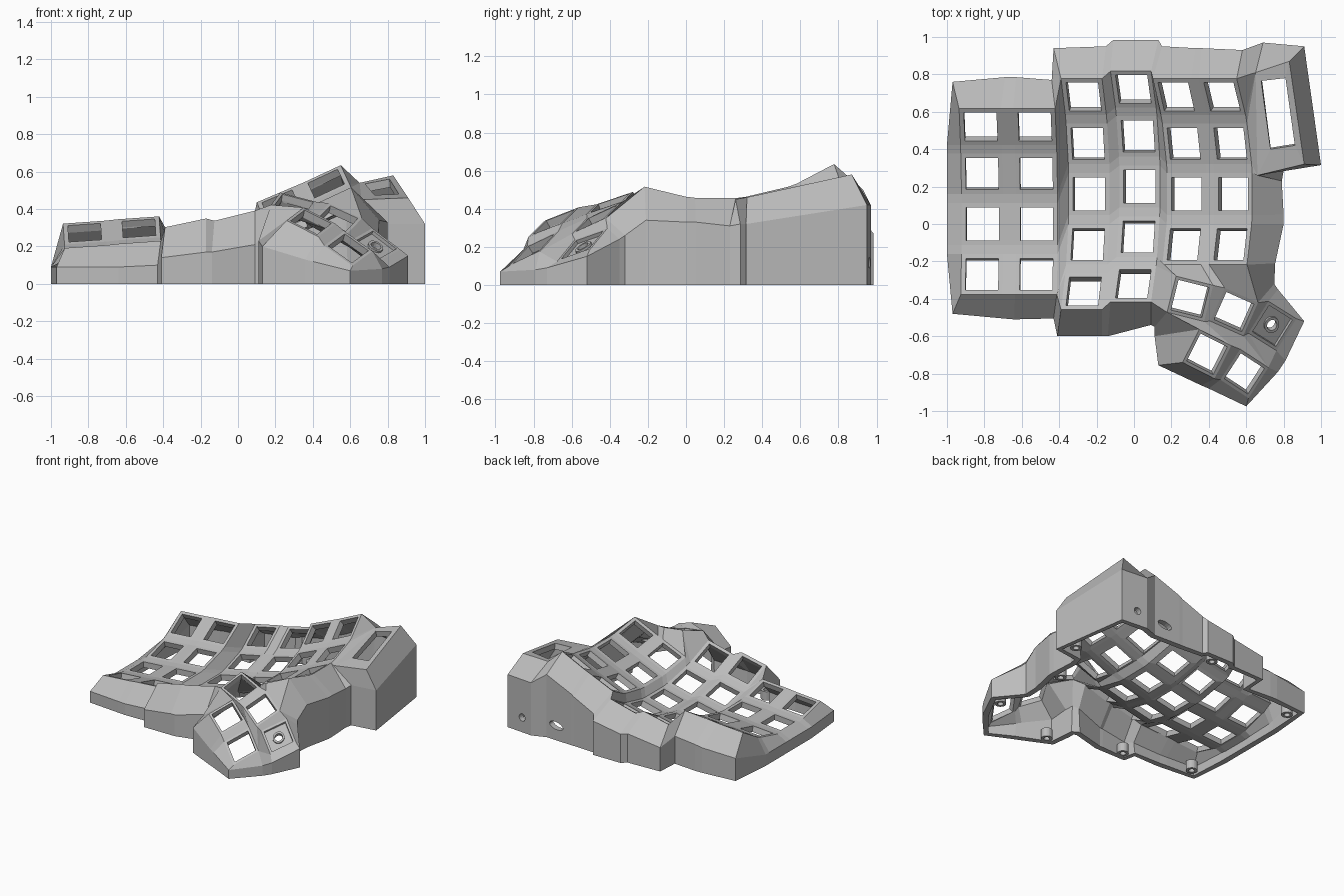
import bpy
import bmesh
from math import radians, cos, sin
from mathutils import Matrix, Vector

cube = bpy.data.objects.get("Cube")
if cube:
    bpy.data.objects.remove(cube, do_unlink=True)

grey = bpy.data.materials.new("matte grey")
grey.use_nodes = True
grey.diffuse_color = (0.5, 0.5, 0.5, 1)
grey.node_tree.nodes["Principled BSDF"].inputs["Base Color"].default_value = (0.5, 0.5, 0.5, 1)

TL, TR, BR, BL = range(4)
SQUARE = ((-1, 1), (1, 1), (1, -1), (-1, -1))
KEY, HOLE, RADIUS, SHELL = 0.112, 0.0875, 1.04, 0.045


def finish(bm, name, thickness):
    """Turn an open sheet into a solid shell standing on the ground."""
    bmesh.ops.recalc_face_normals(bm, faces=bm.faces)
    bm.normal_update()
    if sum(f.normal.z * f.calc_area() for f in bm.faces) < 0:
        bmesh.ops.reverse_faces(bm, faces=bm.faces)
    mesh = bpy.data.meshes.new(name)
    bm.to_mesh(mesh)
    bm.free()
    mesh.materials.append(grey)
    obj = bpy.data.objects.new(name, mesh)
    bpy.context.collection.objects.link(obj)
    solid = obj.modifiers.new("thickness", 'SOLIDIFY')
    solid.thickness, solid.offset = thickness, -1
    bpy.context.view_layer.update()
    graph = bpy.context.evaluated_depsgraph_get()
    baked = bpy.data.meshes.new_from_object(obj.evaluated_get(graph))
    obj.modifiers.clear()
    obj.data = baked
    for v in baked.vertices:
        if v.co.z < 0.025:
            v.co.z = 0
    return obj


def ring(bm, outer, inner):
    """Frame of four faces around an opening; returns the outer corners."""
    o = [bm.verts.new(p) for p in outer]
    i = [bm.verts.new(p) for p in inner]
    for k in range(4):
        n = (k + 1) % 4
        bm.faces.new((o[k], o[n], i[n], i[k]))
    return o


def key(bm, frame, half=KEY):
    return ring(bm, [frame @ Vector((x * half, y * half, 0)) for x, y in SQUARE],
                [frame @ Vector((x * HOLE, y * HOLE, 0)) for x, y in SQUARE])


def holed(bm, corners, cu, cv, ru, rv):
    """Four-sided panel with a round or oval opening."""
    a, b, c, d = [v.co for v in corners]
    pts = []
    for i in range(16):
        t = radians(180 + i * 22.5)
        u, v = cu + ru * cos(t), cv + rv * sin(t)
        pts.append(bm.verts.new(a.lerp(b, u).lerp(d.lerp(c, u), v)))
    for k in range(4):
        for i in range(4 * k, 4 * k + 4):
            bm.faces.new((corners[k], pts[i], pts[(i + 1) % 16]))
        bm.faces.new((corners[k], pts[(4 * k + 4) % 16], corners[(k + 1) % 4]))


bm = bmesh.new()


def face(*verts):
    bm.faces.new(verts)


# Curved key columns: centre, sideways tilt, number of rows
columns = [(-.81, 0, .135, 4, 4), (-.52, 0, .158, 4, 4), (-.24, .16, .135, 12, 5),
           (.03, .2, .175, 14, 5), (.28, .16, .3, 23, 4), (.53, .16, .41, 25, 4)]
grid = []
for x, y, z, tilt, rows in columns:
    base = Matrix.Translation((x, y, z)) @ Matrix.Rotation(radians(-tilt), 4, 'Y')
    up, down = Matrix.Translation((0, 0, RADIUS)), Matrix.Translation((0, 0, -RADIUS))
    grid.append([key(bm, base @ up @ Matrix.Rotation(radians(30 - 15 * r), 4, 'X') @ down)
                 for r in range(rows)])

# Webs between rows, columns and corners
for c, col in enumerate(grid):
    for p, q in zip(col, col[1:]):
        face(p[BL], p[BR], q[TR], q[TL])
    if c < 5:
        pairs = list(zip(col, grid[c + 1]))
        for p, q in pairs:
            face(p[TR], q[TL], q[BL], p[BR])
        for (p, q), (s, t) in zip(pairs, pairs[1:]):
            face(p[BR], q[BL], t[TL], s[TR])
A, B, C, D, E, F = grid
face(B[3][BR], C[3][BL], C[4][TL])
face(B[3][BR], C[4][TL], C[4][BL])

# Thumb cluster: centre, yaw, drop to the side, rise to the back
thumb_spots = [((.30, -.40, .43), -14, .25, .33), ((.535, -.47, .35), -24, .42, .42),
               ((.39, -.695, .33), -27, .45, .35), ((.59, -.80, .19), -33, .6, .4),
               ((.74, -.545, .21), -32, .65, .3)]
frames = []
for centre, yaw, drop, rise in thumb_spots:
    c, s = cos(radians(yaw)), sin(radians(yaw))
    ax, ay = Vector((c, s, -drop)).normalized(), Vector((-s, c, rise)).normalized()
    m = Matrix((ax, ay, ax.cross(ay).normalized())).transposed().to_4x4()
    frames.append(Matrix.Translation(centre) @ m)
T1, T2, T3, T4, T5 = [key(bm, f, 0.105) for f in frames]
face(T1[TR], T2[TL], T2[BL], T1[BR])
face(T1[BL], T1[BR], T3[TR], T3[TL])
face(T2[BL], T2[BR], T4[TR], T4[TL])
face(T1[BR], T2[BL], T4[TL], T3[TR])
face(T3[TR], T4[TL], T4[BL], T3[BR])
face(T2[TR], T5[TL], T5[BL], T2[BR])
face(T2[BR], T5[BL], T4[TR])
face(T5[BL], T5[BR], T4[TR])

# Webs joining the thumb cluster to the columns
face(F[3][BR], F[3][BL], T2[TL], T2[TR])
face(F[3][BL], E[3][BR], T1[TR], T2[TL])
face(E[3][BR], E[3][BL], T1[TL], T1[TR])
face(E[3][BL], D[3][BR], T1[TL])
face(D[3][BR], D[4][TR], T1[TL])
face(D[4][TR], D[4][BR], T1[BL], T1[TL])

# Side panel with its long opening
P = ring(bm, [(.65, .81, .54), (.83, .87, .58), (.91, .32, .46), (.66, .26, .45)],
         [(.68, .765, .535), (.81, .78, .56), (.86, .42, .48), (.73, .40, .475)])
face(F[0][TR], F[0][BR], P[TL])
face(F[0][BR], F[1][TR], P[TL])
face(F[1][TR], F[1][BR], P[BL], P[TL])
face(F[1][BR], F[2][TR], P[BL])

# Outer wall: top corner, footprint x and y, height of the bend
wall = [(A[0][TL], -.97, .76, .18)]
for r in range(4):
    if r:
        wall.append((A[r][TL], -1, A[r][TL].co.y, .09))
    wall.append((A[r][BL], -1 if r < 3 else -.97, A[r][BL].co.y if r < 3 else -.48, .09))
wall += [
    (A[3][BR], -.70, -.505, .09), (B[3][BL], -.64, -.51, .09), (B[3][BR], -.43, -.505, .1),
    (C[4][BL], -.41, -.6, .14), (C[4][BR], -.17, -.6, .17), (D[4][BL], -.14, -.6, .17),
    (D[4][BR], .09, -.54, .21), (T1[BL], .11, -.55, .23), (T3[TL], .11, -.6, .23),
    (T3[BL], .13, -.755, .2), (T3[BR], .36, -.863, .13), (T4[BL], .4, -.88, .12),
    (T4[BR], .6, -.975, .07), (T4[TR], .77, -.79, .08), (T5[BR], .81, -.73, .09),
    (T5[TR], .91, -.52, .15), (T5[TL], .77, -.35, .24), (T2[TR], .75, -.32, .26),
    (F[3][BR], .755, -.21, .34), (F[3][TR], .8, 0, .33), (F[2][BR], .8, .05, .33),
    (F[2][TR], .79, .23, .31), (P[BL], .8, .285, .32), (P[BR], 1, .315, .32),
    (P[TR], .91, .95, .42), (P[TL], .69, .97, .42), (F[0][TR], .58, .93, .5),
    (F[0][TL], .36, .94, .41), (E[0][TR], .33, .94, .39), (E[0][TL], .15, .95, .31),
    (D[0][TR], .13, .985, .27), (D[0][TL], -.11, .985, .23), (C[0][TR], -.15, .95, .23),
    (C[0][TL], -.43, .94, .19), (B[0][TR], -.44, .77, .22), (B[0][TL], -.63, .785, .21),
    (A[0][TR], -.69, .785, .2)]
tops = [w[0] for w in wall]
bends = [bm.verts.new((x, y, z)) for _, x, y, z in wall]
feet = [bm.verts.new((x, y, 0)) for _, x, y, _ in wall]
for i, top in enumerate(tops):
    j = (i + 1) % len(tops)
    face(top, tops[j], bends[j], bends[i])
    lower = (feet[i], feet[j], bends[j], bends[i])
    # Round and oval sockets in the back wall
    if top is P[TR]:
        holed(bm, lower, .62, .28, .13, .07)
    elif top is F[0][TR]:
        holed(bm, lower, .4, .25, .28, .065)
    else:
        face(*lower)
finish(bm, "keyboard_case", SHELL)

# Sunken plate with a round opening under the outer thumb key
bm = bmesh.new()
sunk = frames[4] @ Matrix.Translation((0, 0, -.02))
plate = [bm.verts.new(sunk @ Vector((x * .095, y * .095, 0))) for x, y in SQUARE]
holed(bm, plate, .5, .5, .16, .16)
finish(bm, "knob_plate", .02)


def tube(name, matrix, outer, inner, height):
    """Short open tube standing on its local origin."""
    bm = bmesh.new()
    loops = []
    for r, z in ((outer, 0), (outer, height), (inner, height), (inner, 0)):
        loops.append([bm.verts.new(matrix @ Vector((r * cos(radians(15 * k)), r * sin(radians(15 * k)), z)))
                      for k in range(24)])
    for p, q in zip(loops, loops[1:] + loops[:1]):
        for k in range(24):
            n = (k + 1) % 24
            bm.faces.new((p[k], p[n], q[n], q[k]))
    bmesh.ops.recalc_face_normals(bm, faces=bm.faces)
    mesh = bpy.data.meshes.new(name)
    bm.to_mesh(mesh)
    bm.free()
    mesh.materials.append(grey)
    bpy.context.collection.objects.link(bpy.data.objects.new(name, mesh))


tube("knob_collar", sunk, .045, .03, .012)

# Screw posts just inside the wall
for n, (x, y) in enumerate([(-.89, .66), (-.88, -.4), (-.34, -.53), (.22, -.72),
                            (.8, -.55), (.71, .02), (.9, .42), (.02, .9)]):
    tube(f"screw_post_{n + 1}", Matrix.Translation((x, y, 0)), .042, .022, .07)
